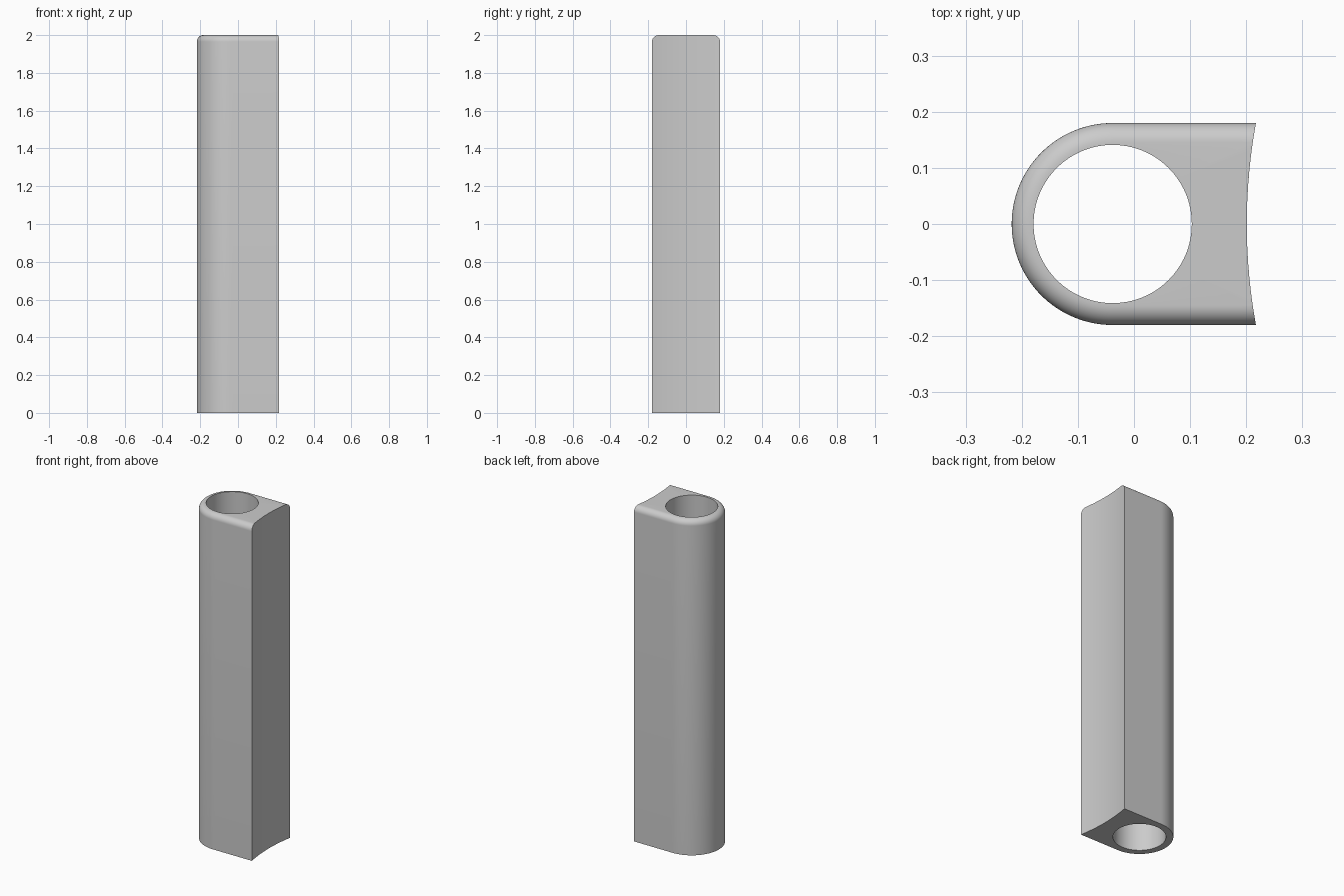
import bpy, bmesh
from math import pi, sin, cos, tan, atan2, sqrt, radians

cube = bpy.data.objects.get("Cube")
if cube:
    bpy.data.objects.remove(cube)

HEIGHT = 2.0
CENTRE = -0.038     # x of the bore axis
OUTER = 0.18        # rounded side radius
BORE = 0.141
FILLET = 0.035
END = 0.201         # x at the middle of the hollow end
END_RADIUS = 1.0


def end_x(y):
    return END + END_RADIUS - sqrt(END_RADIUS ** 2 - y * y)


def outline(r):
    """Rounded side, two straight sides and a hollow end, at half width r."""
    corner = atan2(r, end_x(r) - CENTRE)
    half, side, end = 64, 16, 24
    pts = []
    for i in range(half):
        a = pi / 2 + pi * i / half
        pts.append((CENTRE + r * cos(a), r * sin(a)))
    for i in range(side):
        a = pi / 2 + (corner - pi / 2) * i / side
        pts.append((CENTRE + r / tan(a), -r))
    for i in range(end):
        y = -r + 2 * r * i / end
        pts.append((end_x(y), y))
    for i in range(side):
        a = corner + (pi / 2 - corner) * i / side
        pts.append((CENTRE + r / tan(a), r))
    return pts


def bore_circle():
    angles = [atan2(y, x - CENTRE) for x, y in outline(OUTER)]
    return [(CENTRE + BORE * cos(a), BORE * sin(a)) for a in angles]


# Closed stack of loops: base, wall, top fillet, top face, then down the bore
rings = [(outline(OUTER), 0.0)]
steps = 10
for i in range(steps + 1):
    a = pi / 2 * i / steps
    rings.append((outline(OUTER - FILLET * (1 - cos(a))),
                  HEIGHT - FILLET * (1 - sin(a))))
rings += [(bore_circle(), HEIGHT), (bore_circle(), 0.0)]

bm = bmesh.new()
loops = [[bm.verts.new((x, y, z)) for x, y in pts] for pts, z in rings]
for k, low in enumerate(loops):
    high = loops[(k + 1) % len(loops)]
    for i in range(len(low)):
        j = (i + 1) % len(low)
        bm.faces.new((low[i], low[j], high[j], high[i]))
bmesh.ops.recalc_face_normals(bm, faces=bm.faces)

mesh = bpy.data.meshes.new("bored_post")
bm.to_mesh(mesh)
bm.free()
post = bpy.data.objects.new("bored_post", mesh)
bpy.context.collection.objects.link(post)

# Plain grey
grey = bpy.data.materials.new("plain grey")
grey.use_nodes = True
colour = (0.6, 0.6, 0.6, 1)
grey.diffuse_color = colour
grey.node_tree.nodes["Principled BSDF"].inputs["Base Color"].default_value = colour
mesh.materials.append(grey)

bpy.ops.object.select_all(action='DESELECT')
post.select_set(True)
bpy.context.view_layer.objects.active = post
bpy.ops.object.shade_smooth_by_angle(angle=radians(30))
